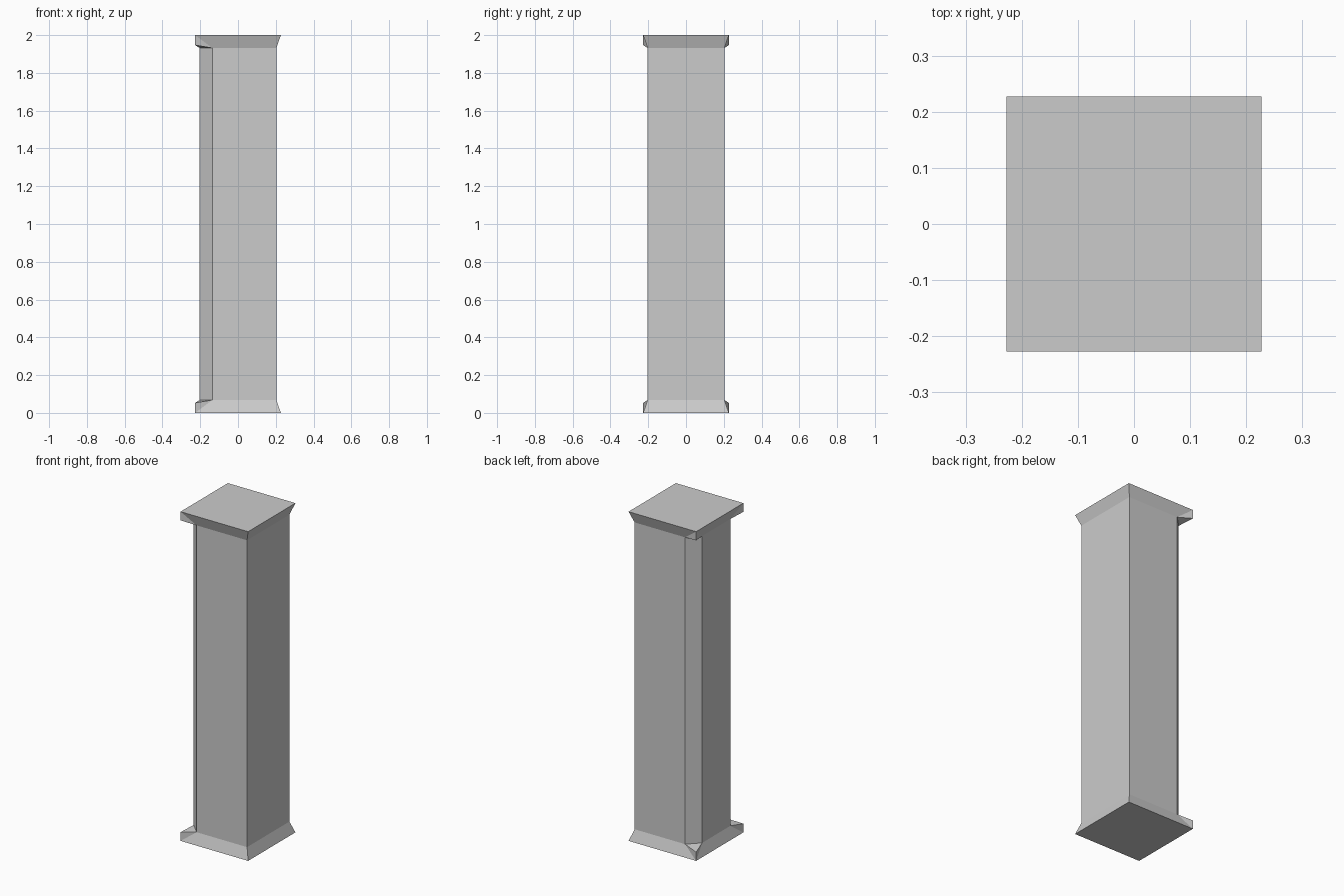
import bpy
import bmesh

if "Cube" in bpy.data.objects:
    bpy.data.objects.remove(bpy.data.objects["Cube"], do_unlink=True)

HEIGHT = 2.0
SHAFT = 0.203      # half width of the shaft
PLATE = 0.227      # half width of the end plates
CHAMFER = 0.067    # cut on the two corners of the -x side
FLARE = 0.068      # height of the flared ends
LIP = 0.053        # depth of the plate at the cut corners

stone = bpy.data.materials.new("plain_grey")
stone.use_nodes = True
grey = (0.6, 0.6, 0.6, 1)
stone.diffuse_color = grey
stone.node_tree.nodes["Principled BSDF"].inputs["Base Color"].default_value = grey


def make_object(name, bm):
    bmesh.ops.recalc_face_normals(bm, faces=bm.faces)
    mesh = bpy.data.meshes.new(name)
    bm.to_mesh(mesh)
    bm.free()
    mesh.materials.append(stone)
    obj = bpy.data.objects.new(name, mesh)
    bpy.context.collection.objects.link(obj)


# Shaft outline: square on +x, cut corners on -x
cut = SHAFT - CHAMFER
outline = [(SHAFT, -SHAFT), (SHAFT, SHAFT), (-cut, SHAFT),
           (-SHAFT, cut), (-SHAFT, -cut), (-cut, -SHAFT)]


# Shaft: open tube between the two flares
def build_shaft():
    bm = bmesh.new()
    low, high = [[bm.verts.new((x, y, z)) for x, y in outline]
                 for z in (FLARE, HEIGHT - FLARE)]
    for i in range(len(outline)):
        j = (i + 1) % len(outline)
        bm.faces.new((low[i], low[j], high[j], high[i]))
    make_object("shaft", bm)


# Flared end: square plate narrowing to the shaft, with lips at the cut corners
def build_end(name, top):
    bm = bmesh.new()

    def vert(x, y, depth):
        return bm.verts.new((x, y, HEIGHT - depth if top else depth))

    fr, br, bl, fl = [vert(x * PLATE, y * PLATE, 0)
                      for x, y in ((1, -1), (1, 1), (-1, 1), (-1, -1))]
    neck = [vert(x, y, FLARE) for x, y in outline]
    lip_b = vert(-PLATE, PLATE, LIP)
    lip_f = vert(-PLATE, -PLATE, LIP)
    faces = [
        (fr, br, bl, fl),
        (fr, br, neck[1], neck[0]),
        (br, bl, neck[2], neck[1]), (bl, lip_b, neck[2]),
        (bl, lip_b, neck[3]), (fl, bl, neck[3]),
        (fl, neck[3], neck[4]), (fl, neck[4], lip_f),
        (fl, fr, neck[0], neck[5]), (fl, neck[5], lip_f),
        (lip_b, neck[2], neck[3]), (lip_f, neck[4], neck[5]),
        tuple(neck),
    ]
    for face in faces:
        bm.faces.new(face)
    make_object(name, bm)


build_shaft()
build_end("base_plate", False)
build_end("top_plate", True)
